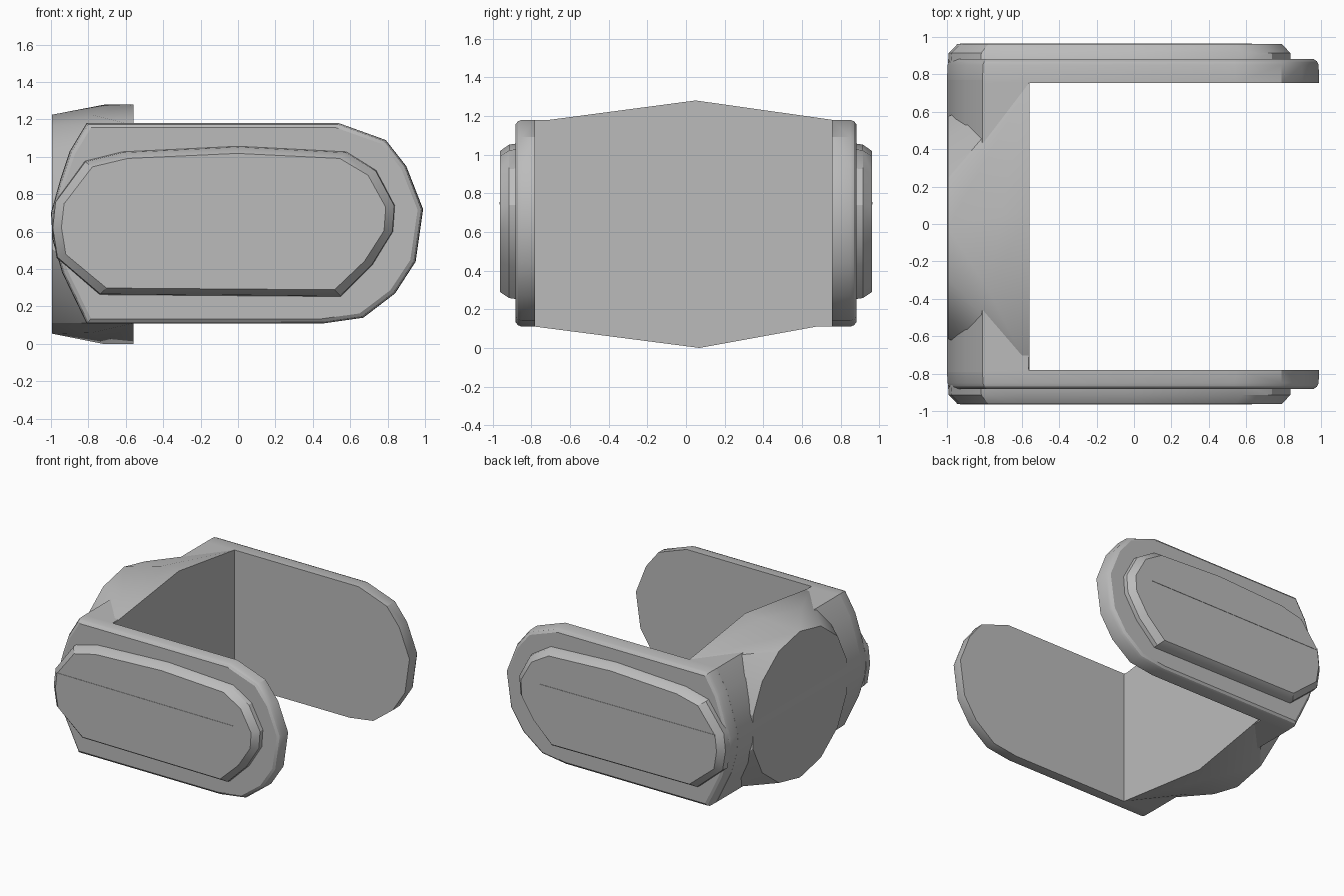
import bpy, bmesh, math
from mathutils import Vector

if "Cube" in bpy.data.objects:
    bpy.data.objects.remove(bpy.data.objects["Cube"], do_unlink=True)

grey = bpy.data.materials.new("plain_grey")
grey.use_nodes = True
colour = (0.5, 0.5, 0.5, 1)
grey.diffuse_color = colour
grey.node_tree.nodes["Principled BSDF"].inputs["Base Color"].default_value = colour


def finish(name, bm, angle=30):
    bmesh.ops.recalc_face_normals(bm, faces=bm.faces)
    mesh = bpy.data.meshes.new(name)
    bm.to_mesh(mesh)
    bm.free()
    mesh.materials.append(grey)
    ob = bpy.data.objects.new(name, mesh)
    bpy.context.collection.objects.link(ob)
    bpy.ops.object.select_all(action='DESELECT')
    ob.select_set(True)
    bpy.context.view_layer.objects.active = ob
    bpy.ops.object.shade_smooth_by_angle(angle=math.radians(angle))
    return ob


def loft(name, sections):
    """Join x-z outlines, each given with its y position, and cap the ends."""
    bm = bmesh.new()
    rings = [[bm.verts.new((x, y, z)) for x, z in outline] for y, outline in sections]
    for a, b in zip(rings, rings[1:]):
        for i in range(len(a)):
            j = (i + 1) % len(a)
            bm.faces.new((a[i], a[j], b[j], b[i]))
    bm.faces.new(rings[0])
    bm.faces.new(rings[-1])
    return finish(name, bm)


def shrink(outline, dx, dz, cx=0.0, cz=0.645):
    return [(cx + (x - cx) * (1 - dx), cz + (z - cz) * (1 - dz)) for x, z in outline]


# Outlines seen from the side of an arm
rear_curve = [(-0.81, 0.11), (-0.94, 0.38), (-0.99, 0.55), (-1, 0.7),
              (-0.95, 0.88), (-0.9, 1.03), (-0.81, 1.18)]
tip_curve = [(0.54, 1.18), (0.79, 1.09), (0.9, 0.95), (0.99, 0.72),
             (0.95, 0.44), (0.84, 0.27), (0.67, 0.14), (0.46, 0.11)]
arm_outline = rear_curve + tip_curve
pad_outline = [(-0.74, 0.26), (-0.97, 0.46), (-0.995, 0.62), (-0.98, 0.76),
               (-0.82, 0.98), (-0.62, 1.03), (0, 1.06), (0.58, 1.03),
               (0.74, 0.93), (0.84, 0.74), (0.83, 0.6), (0.72, 0.42), (0.55, 0.25)]

# Two arms, each with a raised pad and a fine seam on its outer face
for side, s, inner in (("front", -1, 0.78), ("back", 1, 0.755)):
    loft(side + "_arm", [(s * inner, arm_outline),
                         (s * 0.85, shrink(arm_outline, 0.003, 0)),
                         (s * 0.87, shrink(arm_outline, 0.012, 0.015)),
                         (s * 0.882, shrink(arm_outline, 0.03, 0.045))])
    loft(side + "_pad", [(s * 0.86, pad_outline),
                         (s * 0.915, shrink(pad_outline, 0.005, 0.02, -0.07)),
                         (s * 0.962, shrink(pad_outline, 0.055, 0.1, -0.07))])
    seam = [(-0.93, 0.742), (-0.93, 0.754), (0.63, 0.746), (0.63, 0.742)]
    loft(side + "_pad_seam", [(s * 0.96, seam), (s * 0.965, seam)])

# Curved bridge joining the arms at the rear
bridge = rear_curve + [(-0.565, 1.18), (-0.565, 0.11)]
loft("bridge", [(-0.79, bridge), (0.77, bridge)])

# Round flat boss that swells into the inner wall of the bridge
bm = bmesh.new()
points = []
for i in range(14):
    a = 2 * math.pi * (i + 0.5) / 14
    points.append((-0.995, -0.02 + 0.61 * math.cos(a), 0.64 + 0.585 * math.sin(a)))
for y, z in [(-0.78, 1.17), (0.05, 1.28), (0.33, 1.19), (0.755, 1.18),
             (0.755, 0.125), (0.32, 0.09), (0.07, 0), (-0.78, 0.11)]:
    points.append((-0.56, y, z))
points += [(-0.71, 0.05, 1.28), (-0.72, 0.07, 0), (-0.78, -0.35, 1.225), (-0.78, -0.35, 0.06)]
verts = [bm.verts.new(Vector(p)) for p in points]
hull = bmesh.ops.convex_hull(bm, input=verts)
loose = [v for v in bm.verts if not v.link_faces]
bmesh.ops.delete(bm, geom=loose, context='VERTS')
bmesh.ops.dissolve_limit(bm, angle_limit=math.radians(1), verts=bm.verts, edges=bm.edges)
finish("rear_boss", bm, 25)
